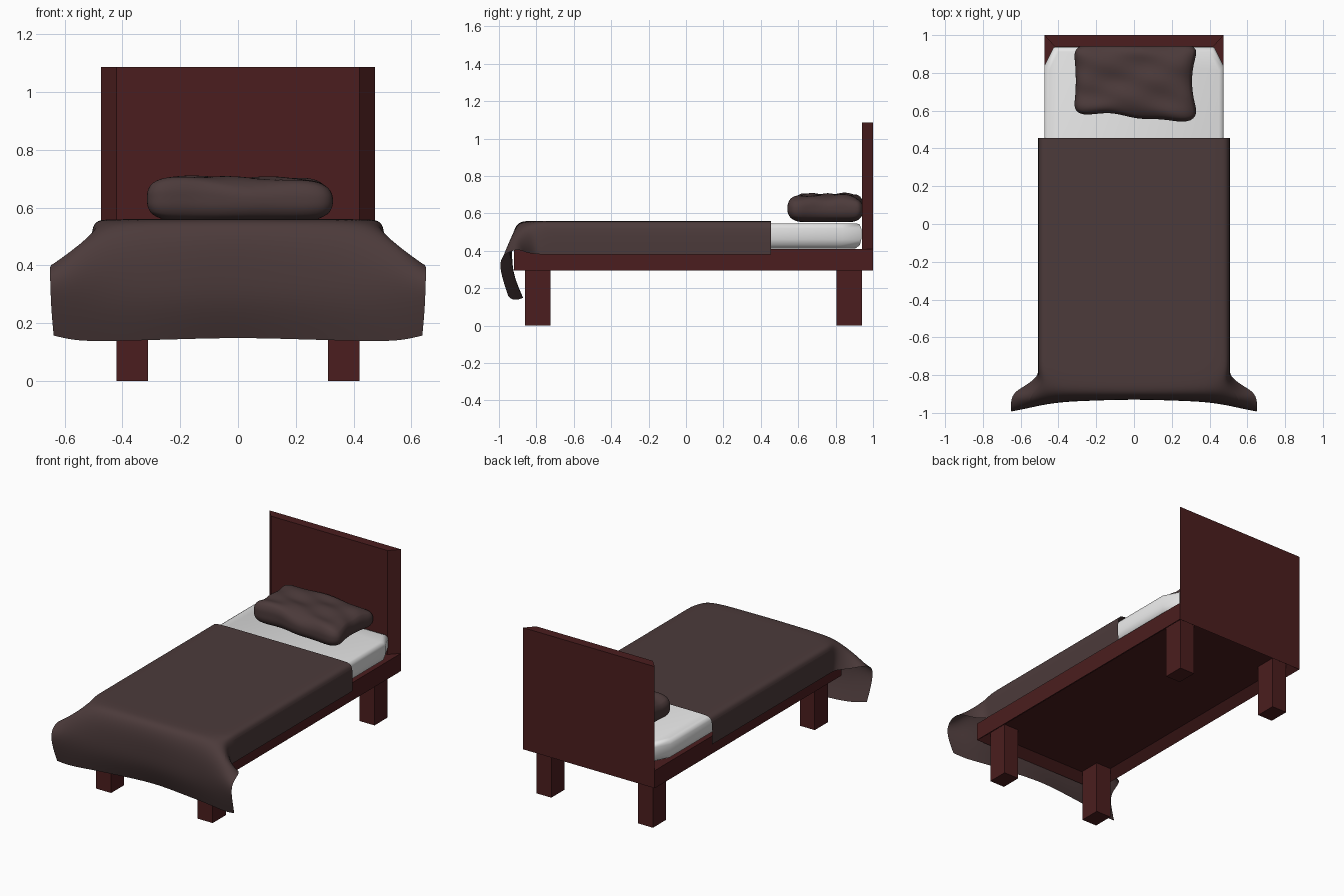
import bpy, bmesh, math
from mathutils import Vector

cube = bpy.data.objects.get("Cube")
if cube:
    bpy.data.objects.remove(cube, do_unlink=True)


def material(name, rgb):
    m = bpy.data.materials.new(name)
    m.use_nodes = True
    m.diffuse_color = (*rgb, 1)
    m.node_tree.nodes["Principled BSDF"].inputs["Base Color"].default_value = (*rgb, 1)
    return m


WOOD = material("dark red wood", (0.07, 0.0125, 0.013))
CLOTH = material("brown cloth", (0.072, 0.043, 0.043))
SHEET = material("white sheet", (0.78, 0.78, 0.78))


def finish(name, bm, mat, smooth=None, subdiv=0):
    bmesh.ops.recalc_face_normals(bm, faces=bm.faces)
    me = bpy.data.meshes.new(name)
    bm.to_mesh(me)
    bm.free()
    ob = bpy.data.objects.new(name, me)
    bpy.context.collection.objects.link(ob)
    me.materials.append(mat)
    if subdiv:
        mod = ob.modifiers.new("Subdivision", 'SUBSURF')
        mod.levels = mod.render_levels = subdiv
        mod.boundary_smooth = 'PRESERVE_CORNERS'
    if smooth:
        bpy.ops.object.select_all(action='DESELECT')
        ob.select_set(True)
        bpy.context.view_layer.objects.active = ob
        bpy.ops.object.shade_smooth_by_angle(angle=math.radians(smooth))
    return ob


def loft(bm, rings):
    """Stack closed rings of points and cap both ends."""
    loops = [[bm.verts.new(p) for p in ring] for ring in rings]
    n = len(loops[0])
    for lo, hi in zip(loops, loops[1:]):
        for i in range(n):
            j = (i + 1) % n
            bm.faces.new((lo[i], lo[j], hi[j], hi[i]))
    bm.faces.new(loops[0])
    bm.faces.new(loops[-1])


def stack(name, layers, mat, smooth=None):
    """Loft (outline, height) layers into one solid."""
    bm = bmesh.new()
    loft(bm, [[(x, y, z) for x, y in outline] for outline, z in layers])
    return finish(name, bm, mat, smooth)


def rect(x0, x1, y0, y1):
    return [(x0, y0), (x1, y0), (x1, y1), (x0, y1)]


W, RIM = 0.475, 0.055
FOOT, HEAD, BASE, DECK = -0.92, 1.0, 0.295, 0.41
CEILING = BASE + 0.045

# Bed frame, hollowed underneath with sloping sides
outer = rect(-W, W, FOOT, HEAD)
inner = rect(RIM - W, W - RIM, FOOT + RIM, HEAD - RIM)
stack("bed_frame", [(inner, CEILING), (outer, BASE), (outer, DECK)], WOOD)

# Headboard with side edges slanting in toward the front
board = [(-W, HEAD), (W, HEAD), (W - RIM, HEAD - 0.06), (RIM - W, HEAD - 0.06)]
stack("headboard", [(board, DECK), (board, 1.087)], WOOD)

# Legs in the inner corners of the frame
for end, y0, y1 in (("front", -0.86, -0.725), ("back", 0.805, 0.94)):
    for side, s in (("left", 1), ("right", -1)):
        x0, x1 = sorted((s * 0.312, s * 0.42))
        foot = rect(x0, x1, y0, y1)
        stack(f"{end}_{side}_leg", [(foot, 0), (foot, CEILING)], WOOD)

# Mattress: clipped corners, rounded under and over
layers = []
for z, inset in ((0.413, 0.03), (0.43, 0.008), (0.46, 0), (0.52, 0), (0.54, 0.008), (0.546, 0.025)):
    x, y0, y1, cx, cy = W - inset, FOOT + 0.03 + inset, 0.937 - inset, 0.05, 0.1
    layers.append(([(x, y0 + cy), (x, y1 - cy), (x - cx, y1), (cx - x, y1),
                    (-x, y1 - cy), (-x, y0 + cy), (cx - x, y0), (x - cx, y0)], z))
stack("mattress", layers, SHEET, 50)

# Blanket: each row gives centre, shoulder, fold and hem points of one half
rows = [((0, y, 0.56), (0.465, y, 0.56), (0.512, y, 0.553), (0.506, y, 0.38))
        for y in (0.455, 0.44, 0.1, -0.3, -0.68, -0.77)]
rows += [
    ((0, -0.84, 0.56), (0.455, -0.84, 0.56), (0.5, -0.83, 0.535), (0.51, -0.81, 0.383)),
    ((0, -0.905, 0.555), (0.44, -0.9, 0.55), (0.54, -0.89, 0.5), (0.58, -0.86, 0.39)),
    ((0, -0.93, 0.48), (0.42, -0.935, 0.48), (0.57, -0.95, 0.47), (0.655, -0.9, 0.415)),
    ((0, -0.928, 0.37), (0.42, -0.945, 0.37), (0.57, -0.985, 0.37), (0.65, -1.005, 0.37)),
    ((0, -0.92, 0.27), (0.42, -0.94, 0.26), (0.57, -0.97, 0.26), (0.648, -0.985, 0.26)),
    ((0, -0.865, 0.15), (0.42, -0.9, 0.138), (0.56, -0.93, 0.137), (0.638, -0.95, 0.157)),
]
bm = bmesh.new()
grid = []
for c, a, b, e in rows:
    half = [Vector(c).lerp(Vector(a), 0.5), Vector(a), Vector(b), Vector(e)]
    mirrored = [Vector((-p.x, p.y, p.z)) for p in reversed(half)]
    grid.append([bm.verts.new(p) for p in mirrored + [Vector(c)] + half])
for r0, r1 in zip(grid, grid[1:]):
    for i in range(len(r0) - 1):
        bm.faces.new((r0[i], r0[i + 1], r1[i + 1], r1[i]))
finish("blanket", bm, CLOTH, 80, 3)

# Pillow: rounded box, pinched at the sides and creased on top
bm = bmesh.new()
bmesh.ops.create_cube(bm, size=2)
bmesh.ops.subdivide_edges(bm, edges=bm.edges, cuts=13, use_grid_fill=True)
size, r = Vector((0.338, 0.192, 0.074)), 0.065
for v in bm.verts:
    p = Vector([c * s for c, s in zip(v.co, size)])
    core = Vector([max(r - s, min(s - r, c)) for c, s in zip(p, size)])
    p = core + (p - core).normalized() * r
    u, w = p.x / size.x, p.y / size.y
    if p.z > 0:
        p.z += 0.009 * math.sin(u * 5 + w * 2) * math.cos(w * 7) - 0.012 * u * abs(w)
    p.z *= 1 - 0.3 * max(0, abs(u) - 0.7)
    p.x *= 1 - (0.13 if u > 0 else 0.05) * (1 - w * w)
    p.y += (-0.02 * math.sin(u * 2.5) - 0.006 * math.cos(u * 8)) * max(0, -w)
    v.co = p + Vector((0.013, 0.757, 0.627))
finish("pillow", bm, CLOTH, 80, 1)
